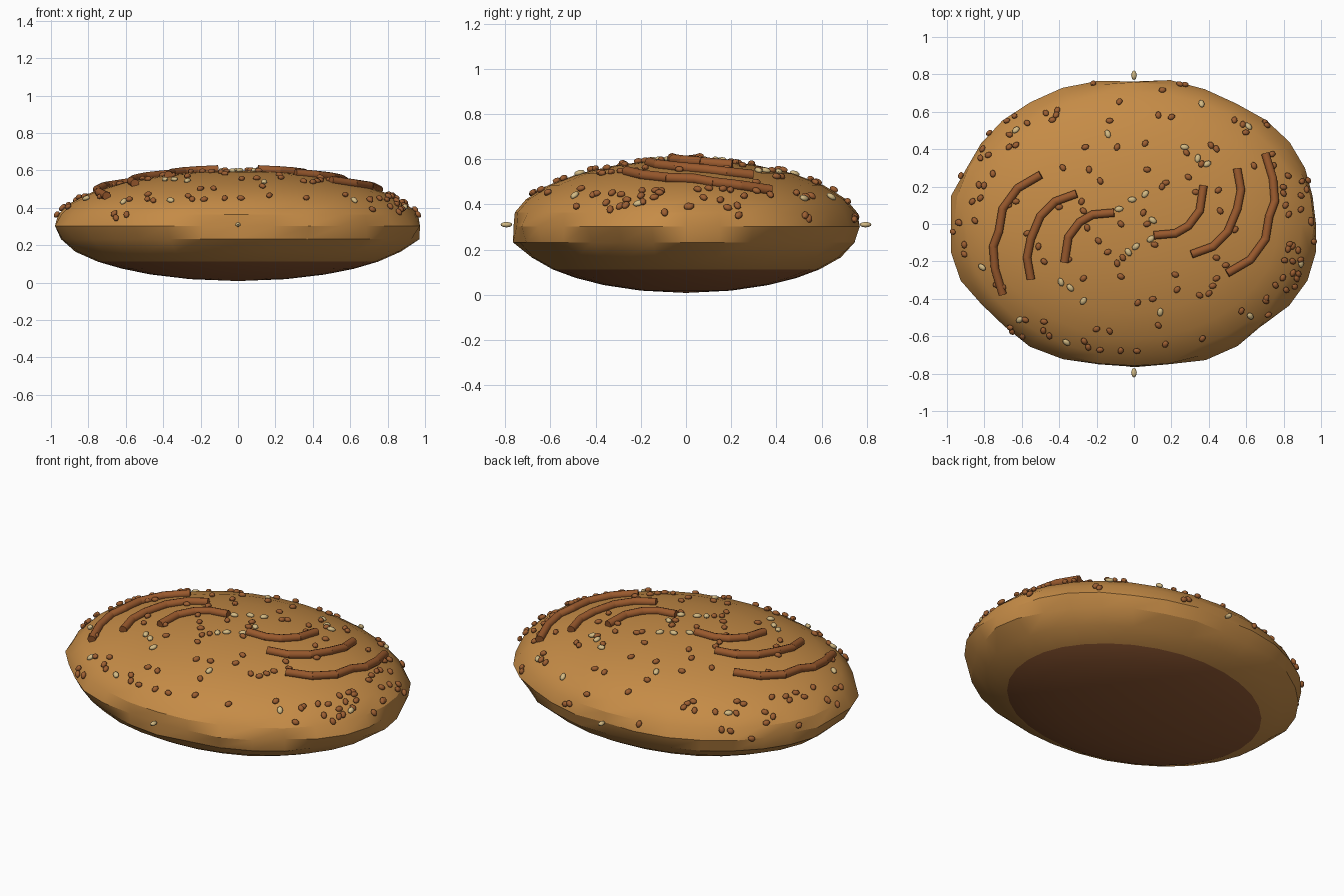
import bpy, bmesh, random
from math import sin, cos, pi, sqrt, radians
from mathutils import Vector, Matrix

random.seed(7)
cube = bpy.data.objects.get("Cube")
if cube:
    bpy.data.objects.remove(cube)

RX, RY, RZ, MID = 0.985, 0.775, 0.295, 0.303


def material(name, color):
    m = bpy.data.materials.new(name)
    m.use_nodes = True
    m.diffuse_color = (*color, 1)
    bsdf = m.node_tree.nodes["Principled BSDF"]
    bsdf.inputs["Base Color"].default_value = (*color, 1)
    bsdf.inputs["Roughness"].default_value = 0.8
    return m


crust = material("golden crust", (0.56, 0.26, 0.062))
base = material("dark baked base", (0.27, 0.095, 0.032))
ridge_brown = material("ridge brown", (0.32, 0.1, 0.026))
seed_brown = material("brown seed", (0.34, 0.115, 0.032))
seed_cream = material("cream seed", (0.65, 0.49, 0.23))


def finish(name, bm, mats, angle):
    mesh = bpy.data.meshes.new(name)
    bmesh.ops.recalc_face_normals(bm, faces=bm.faces)
    bm.to_mesh(mesh)
    bm.free()
    for m in mats:
        mesh.materials.append(m)
    ob = bpy.data.objects.new(name, mesh)
    bpy.context.collection.objects.link(ob)
    bpy.ops.object.select_all(action="DESELECT")
    ob.select_set(True)
    bpy.context.view_layer.objects.active = ob
    bpy.ops.object.shade_smooth_by_angle(angle=radians(angle))


def surface(x, y):
    """Point and outward normal on the upper crust."""
    z = RZ * sqrt(max(0, 1 - (x / RX) ** 2 - (y / RY) ** 2))
    n = Vector((x / RX ** 2, y / RY ** 2, z / RZ ** 2)).normalized()
    return Vector((x, y, MID + z)), n


# Loaf: oval rings from the base up, uneven around the rim
bm = bmesh.new()
sides = 32
rings = []
for lat in (-75, -62, -51, -40.5, -28, -14, 0, 12, 24, 38, 52, 66, 78):
    a = radians(lat)
    wobble = 0.02 if -20 < lat < 5 else 0.003
    ring = []
    for i in range(sides):
        t = 2 * pi * i / sides
        r = cos(a) * (1 + random.uniform(-wobble, wobble))
        ring.append(bm.verts.new((RX * r * cos(t), RY * r * sin(t), MID + RZ * sin(a))))
    rings.append(ring)
for low, high in zip(rings, rings[1:]):
    for i in range(sides):
        j = (i + 1) % sides
        bm.faces.new((low[i], low[j], high[j], high[i]))
for ring, z in ((rings[0], MID - RZ), (rings[-1], MID + RZ)):
    pole = bm.verts.new((0, 0, z))
    for i in range(sides):
        bm.faces.new((ring[i], ring[(i + 1) % sides], pole))
for f in bm.faces:
    f.material_index = int(f.calc_center_median().z < 0.11)
finish("loaf", bm, [crust, base], 25)

# Raised curved ridges, repeated by a half turn
ridges = {
    "inner": [(0.11, -0.06), (0.22, -0.05), (0.29, -0.01), (0.35, 0.07), (0.37, 0.2)],
    "middle": [(0.31, -0.16), (0.42, -0.12), (0.5, -0.04), (0.55, 0.08), (0.57, 0.18), (0.55, 0.29)],
    "outer": [(0.5, -0.26), (0.62, -0.19), (0.7, -0.08), (0.72, 0.04), (0.75, 0.12), (0.74, 0.24), (0.7, 0.37)],
}
for side, turn in (("left", 1), ("right", -1)):
    for name, path in ridges.items():
        bm = bmesh.new()
        pts = []
        for x, y in path:
            p, n = surface(x * turn, y * turn)
            pts.append(p + n * 0.009)
        for a, b in zip(pts, pts[1:]):
            d = b - a
            place = Matrix.Translation((a + b) / 2) @ d.to_track_quat("Z", "Y").to_matrix().to_4x4()
            bmesh.ops.create_cone(bm, cap_ends=True, segments=10, radius1=0.023, radius2=0.023,
                                  depth=d.length + 0.008, matrix=place)
        finish(f"{side}_{name}_ridge", bm, [ridge_brown], 40)


def seeds(name, spots, mat, size):
    bm = bmesh.new()
    for x, y in spots:
        p, n = surface(x, y)
        place = (Matrix.Translation(p + n * 0.006) @ n.to_track_quat("Z", "Y").to_matrix().to_4x4()
                 @ Matrix.Rotation(random.uniform(0, pi), 4, "Z") @ Matrix.Diagonal((*size, 1)))
        bmesh.ops.create_uvsphere(bm, u_segments=8, v_segments=6, radius=1, matrix=place)
    finish(name, bm, [mat], 50)


# Brown seeds on the crown, placed between the ridges
crown = [(-0.13, 0.55), (0.13, 0.58), (0.2, 0.57), (-0.26, 0.41), (-0.09, 0.41), (0.06, 0.43), (0.07, 0.29),
         (-0.24, 0.29), (-0.38, 0.3), (-0.18, 0.23), (0.17, 0.22), (0.15, 0.2), (0.29, 0.25), (0.33, 0.17),
         (-0.28, 0.12), (-0.27, 0.07), (-0.25, -0.02), (-0.19, -0.09), (-0.14, -0.15), (-0.07, 0),
         (0.07, 0), (0.05, 0.06), (0.11, -0.11), (-0.09, -0.21), (-0.06, -0.18), (-0.07, -0.28),
         (-0.27, -0.29), (0.02, -0.42), (0.1, -0.4), (0.23, -0.35), (0.22, -0.27), (0.35, -0.38),
         (0.4, -0.37), (0.42, -0.33), (0.44, -0.29), (0.44, -0.18), (0.49, -0.22), (0.54, -0.03),
         (0.46, 0.07), (0.45, 0.18), (0.36, 0.32), (0.41, 0.42), (0.44, 0.4), (0.28, 0.38), (0.58, 0.53),
         (0.64, 0.31), (0.13, -0.54), (-0.13, -0.57), (-0.2, -0.56), (-0.58, -0.51), (-0.48, -0.52),
         (-0.35, -0.19), (-0.48, -0.2), (-0.51, -0.12), (-0.57, -0.05), (-0.63, 0.12), (-0.67, 0.1),
         (-0.4, 0.09), (-0.47, 0.59), (-0.63, 0.42)]
seeds("crown_brown_seeds", crown, seed_brown, (0.021, 0.016, 0.013))

# Brown seeds around the rim, denser toward the two ends
rim = []
while len(rim) < 80:
    t, r = random.uniform(0, 2 * pi), random.uniform(0.83, 1)
    if random.random() < 0.1 + 0.9 * abs(cos(t)):
        rim.append((RX * r * cos(t), RY * r * sin(t)))
seeds("rim_brown_seeds", rim, seed_brown, (0.021, 0.016, 0.013))

# Cream seeds: a few in the middle and some scattered
cream = [(-0.08, 0.08), (-0.01, 0.13), (0.06, 0.16), (0.1, 0.02), (-0.03, -0.15), (0.01, -0.12),
         (0.09, -0.08), (-0.34, -0.34), (-0.27, -0.41), (-0.39, -0.31), (0.14, -0.47), (-0.36, -0.63),
         (-0.61, -0.51), (-0.81, -0.23), (-0.63, 0.5), (-0.14, 0.48), (0.36, 0.64), (0.61, 0.52),
         (0.27, 0.41), (0.34, 0.35), (0.39, 0.32), (0.62, -0.49), (0.89, -0.21)]
seeds("cream_seeds", cream, seed_cream, (0.024, 0.016, 0.012))

# Two cream seeds standing out from the front and back rim
for name, s in (("front", -1), ("back", 1)):
    bm = bmesh.new()
    place = Matrix.Translation((0, 0.795 * s, 0.31)) @ Matrix.Diagonal((0.015, 0.026, 0.012, 1))
    bmesh.ops.create_uvsphere(bm, u_segments=8, v_segments=6, radius=1, matrix=place)
    finish(f"{name}_rim_seed", bm, [seed_cream], 50)
